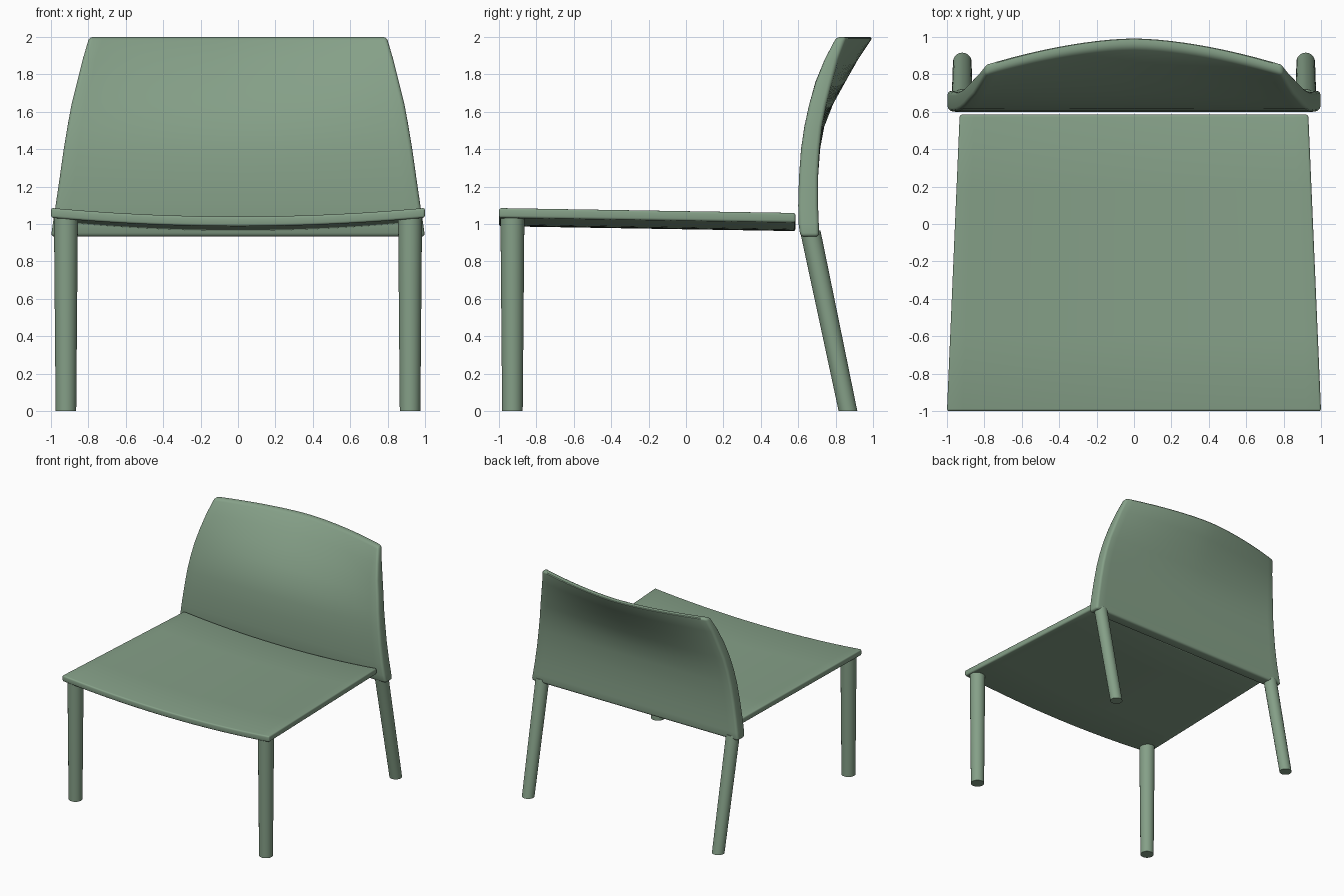
import bpy, bmesh
from mathutils import Vector

if "Cube" in bpy.data.objects:
    bpy.data.objects.remove(bpy.data.objects["Cube"])


def finish(bm, name):
    bmesh.ops.recalc_face_normals(bm, faces=bm.faces)
    me = bpy.data.meshes.new(name)
    bm.to_mesh(me)
    bm.free()
    ob = bpy.data.objects.new(name, me)
    bpy.context.collection.objects.link(ob)
    me.materials.append(mat)
    bpy.ops.object.select_all(action='DESELECT')
    ob.select_set(True)
    bpy.context.view_layer.objects.active = ob
    bpy.ops.object.shade_smooth_by_angle(angle=0.6)
    return ob


def slab(name, nu, nv, side_a, side_b, radius):
    """Closed panel between two surfaces (i, j) -> point, with rounded rims."""
    bm = bmesh.new()
    a, b = [[[bm.verts.new(f(i, j)) for j in range(nv)] for i in range(nu)]
            for f in (side_a, side_b)]
    for g in (a, b):
        for i in range(nu - 1):
            for j in range(nv - 1):
                bm.faces.new((g[i][j], g[i + 1][j], g[i + 1][j + 1], g[i][j + 1]))
    rim = ([(i, 0) for i in range(nu)] + [(nu - 1, j) for j in range(1, nv)]
           + [(i, nv - 1) for i in range(nu - 2, -1, -1)]
           + [(0, j) for j in range(nv - 2, 0, -1)])
    for (i, j), (k, m) in zip(rim, rim[1:] + rim[:1]):
        bm.faces.new((a[i][j], a[k][m], b[k][m], b[i][j]))
    bmesh.ops.recalc_face_normals(bm, faces=bm.faces)
    sharp = [e for e in bm.edges if e.calc_face_angle(0) > 0.7]
    bmesh.ops.bevel(bm, geom=sharp, offset=radius, segments=3, profile=0.5,
                    affect='EDGES', clamp_overlap=True)
    return finish(bm, name)


def leg(name, top, bottom, r_top, r_bottom):
    """Tapered round leg with horizontal end caps."""
    bm = bmesh.new()
    bmesh.ops.create_cone(bm, cap_ends=True, segments=32, radius1=r_bottom,
                          radius2=r_top, depth=1)
    for v in bm.verts:
        end = Vector(top if v.co.z > 0 else bottom)
        v.co = Vector((v.co.x, v.co.y, 0)) + end
    return finish(bm, name)


mat = bpy.data.materials.new("green")
mat.diffuse_color = (0.235, 0.35, 0.245, 1)
mat.use_nodes = True
mat.node_tree.nodes["Principled BSDF"].inputs["Base Color"].default_value = mat.diffuse_color

# Seat: tapered panel, sagging across its width and sloping slightly back
N = 25


def seat_surface(drop):
    def f(i, j):
        u, t = 2 * i / (N - 1) - 1, j / 4
        return (u * (1 - 0.068 * t), -1 + 1.585 * t,
                1.04 + 0.046 * u * u - 0.026 * t - drop)
    return f


slab("seat", N, 5, seat_surface(0), seat_surface(0.052), 0.012)

# Backrest rows: height, half width, front y, back y at the edge, centre bulge
ROWS = [(0.932, 1.0, 0.612, 0.712, 0), (1.0, 0.99, 0.602, 0.71, 0),
        (1.1, 0.975, 0.6, 0.706, 0), (1.25, 0.953, 0.604, 0.706, 0),
        (1.4, 0.932, 0.615, 0.714, 0.003), (1.52, 0.912, 0.632, 0.727, 0.012),
        (1.64, 0.89, 0.658, 0.75, 0.036), (1.76, 0.86, 0.69, 0.78, 0.072),
        (1.88, 0.83, 0.738, 0.812, 0.108), (2.0, 0.795, 0.798, 0.855, 0.145)]


def back_surface(col):
    def f(i, j):
        u = 2 * i / (N - 1) - 1
        r = ROWS[j]
        return (u * r[1], r[col] + r[4] * (1 - abs(u) ** 1.7), r[0])
    return f


slab("backrest", N, len(ROWS), back_surface(2), back_surface(3), 0.02)

# Legs: upright in front, raked backwards behind
for side, s in (("left", -1), ("right", 1)):
    leg("front_leg_" + side, (0.92 * s, -0.928, 1.032), (0.92 * s, -0.928, 0),
        0.064, 0.055)
    leg("rear_leg_" + side, (0.92 * s, 0.664, 0.965), (0.918 * s, 0.866, 0),
        0.055, 0.05)
